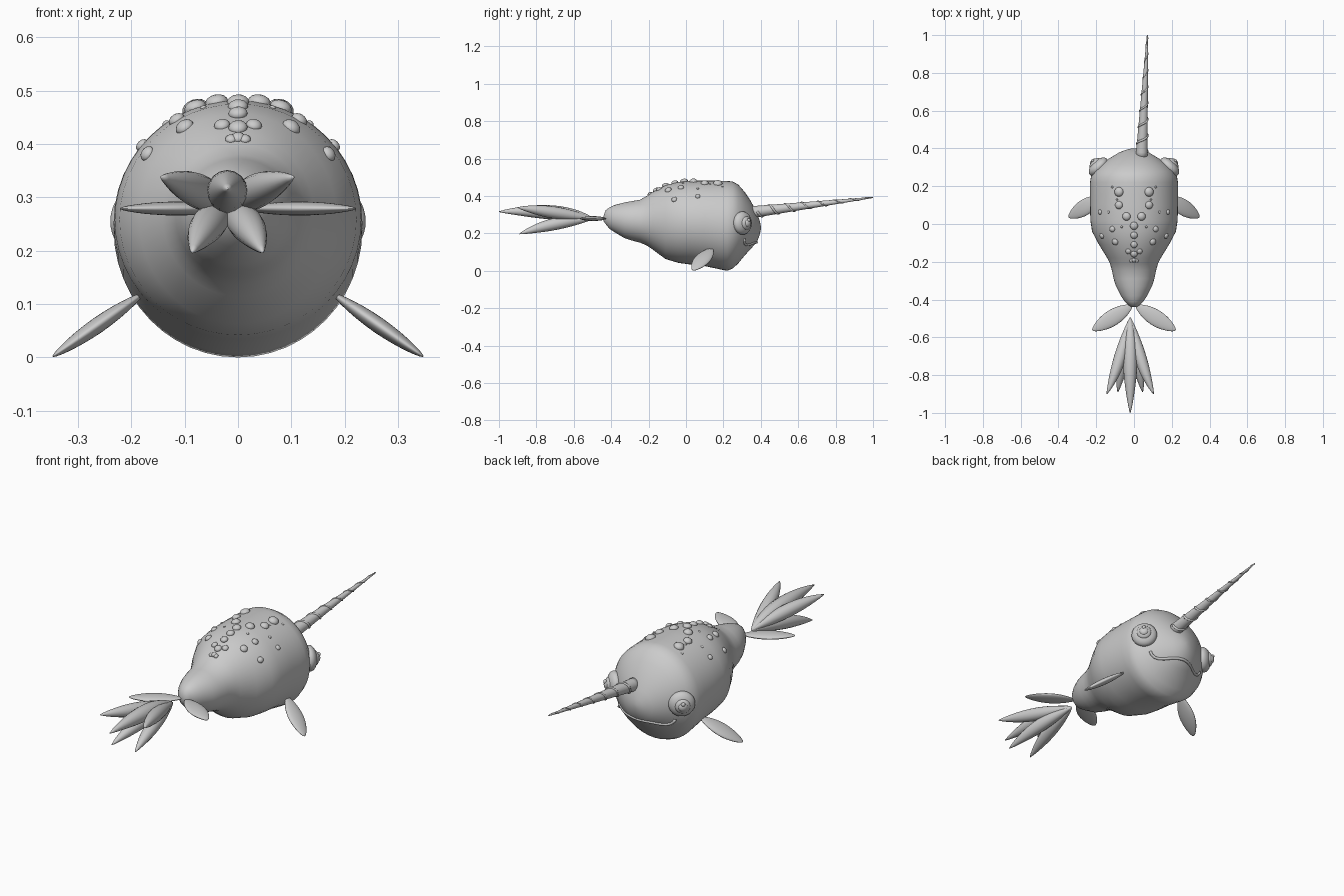
import bpy, bmesh, math
from mathutils import Vector, Matrix
from mathutils.bvhtree import BVHTree

if "Cube" in bpy.data.objects:
    bpy.data.objects.remove(bpy.data.objects["Cube"])

grey = bpy.data.materials.new("plain grey")
grey.diffuse_color = (0.6, 0.6, 0.6, 1)
grey.use_nodes = True
grey.node_tree.nodes["Principled BSDF"].inputs["Base Color"].default_value = grey.diffuse_color


def finish(name, bm):
    bmesh.ops.recalc_face_normals(bm, faces=bm.faces)
    me = bpy.data.meshes.new(name)
    bm.to_mesh(me)
    bm.free()
    me.materials.append(grey)
    me.polygons.foreach_set("use_smooth", [True] * len(me.polygons))
    ob = bpy.data.objects.new(name, me)
    bpy.context.collection.objects.link(ob)
    return ob


def skin(bm, rings):
    """Bridge rings of points and cap both ends."""
    vs = [[bm.verts.new(p) for p in r] for r in rings]
    n = len(vs[0])
    for a, b in zip(vs, vs[1:]):
        for i in range(n):
            bm.faces.new((a[i], a[(i + 1) % n], b[(i + 1) % n], b[i]))
    bm.faces.new(vs[0])
    bm.faces.new(vs[-1])


def tube(name, pts, radii, n=12):
    """Round tube along points with a radius at each point."""
    pts = [Vector(p) for p in pts]
    rings = []
    for i, (p, r) in enumerate(zip(pts, radii)):
        t = (pts[min(i + 1, len(pts) - 1)] - pts[max(i - 1, 0)]).normalized()
        ref = Vector((0, 0, 1)) if abs(t.z) < 0.9 else Vector((1, 0, 0))
        u = t.cross(ref).normalized()
        v = t.cross(u)
        rings.append([p + r * (math.cos(2 * math.pi * k / n) * u + math.sin(2 * math.pi * k / n) * v)
                      for k in range(n)])
    bm = bmesh.new()
    skin(bm, rings)
    return finish(name, bm)


def ellipsoid(name, c, x, y, sizes, seg=24, leaf=0.0):
    """Ellipsoid with its axes along x, y and their normal; leaf > 0 points the ends along x."""
    x = Vector(x).normalized()
    y = Vector(y)
    y = (y - x * y.dot(x)).normalized()
    z = x.cross(y)
    bm = bmesh.new()
    bmesh.ops.create_uvsphere(bm, u_segments=seg, v_segments=seg // 2, radius=1,
                              matrix=Matrix.Rotation(math.pi / 2, 4, 'Y'))
    for v in bm.verts:
        p = v.co.copy()
        k = 1 - leaf * abs(p.x) ** 2
        v.co = Vector(c) + x * p.x * sizes[0] + y * p.y * k * sizes[1] + z * p.z * k * sizes[2]
    return finish(name, bm)


# body: rings of y, top z, bottom z, half width
profile = [(-.44, .295, .265, .012), (-.43, .323, .25, .03), (-.41, .338, .225, .05),
           (-.38, .352, .205, .07), (-.33, .365, .175, .095), (-.29, .372, .162, .108),
           (-.245, .38, .15, .117), (-.21, .40, .135, .127), (-.18, .42, .115, .142),
           (-.11, .457, .063, .185), (-.04, .475, .042, .222), (.02, .481, .034, .231),
           (.10, .482, .025, .233), (.18, .481, .008, .233), (.22, .48, 0, .233),
           (.25, .477, .012, .228), (.28, .46, .04, .21), (.315, .42, .083, .175),
           (.345, .375, .115, .135), (.38, .31, .155, .077), (.395, .265, .195, .035),
           (.40, .24, .22, .01)]
N = 48
bm = bmesh.new()
skin(bm, [[(w * math.cos(2 * math.pi * k / N), y, (t + b) / 2 + (t - b) / 2 * math.sin(2 * math.pi * k / N))
           for k in range(N)] for y, t, b, w in profile])
bmesh.ops.recalc_face_normals(bm, faces=bm.faces)
bvh = BVHTree.FromBMesh(bm)
finish("body", bm)

# bumps on the back, dropped onto the body: x, y, radius (mirrored when x > 0)
bumps = [(.08, .17, .025), (.115, .195, .006), (.09, .13, .005), (.08, .10, .021), (.18, .063, .013),
         (.135, .063, .007), (.04, .04, .022), (.065, -.015, .006), (.115, -.027, .016),
         (.17, -.063, .015), (.10, -.095, .018), (.03, -.145, .015), (.013, -.195, .011),
         (0, -.01, .021), (0, -.06, .019), (0, -.11, .018), (0, -.16, .018), (0, -.192, .013)]
for x, y, r in bumps:
    for s in ((1, -1) if x else (1,)):
        hit, nor = bvh.ray_cast(Vector((s * x, y, 1)), Vector((0, 0, -1)))[:2]
        ellipsoid("back_bump", hit, nor, (0, 1, 0), (r * .7, r, r), 16)

# horn with a spiral ridge
a, b = Vector((.04, .35, .313)), Vector((.071, 1.0, .392))
ax = (b - a).normalized()
u = ax.cross(Vector((0, 0, 1))).normalized()
v = ax.cross(u)
rad = lambda t: .029 * (1 - t) + .003
tube("horn", [a.lerp(b, i / 20) for i in range(21)], [rad(i / 20) for i in range(21)], 20)
pts, rs = [], []
for i in range(181):
    t = .05 + .93 * i / 180
    ang = 2 * math.pi * 7 * i / 180
    pts.append(a.lerp(b, t) + rad(t) * .95 * (math.cos(ang) * u + math.sin(ang) * v))
    rs.append(.002 + .005 * (1 - t))
tube("horn_spiral", pts, rs, 8)

# smile laid on the face: x, z
half = [(0, .152), (.03, .151), (.06, .147), (.09, .14), (.115, .138), (.135, .144), (.15, .157), (.157, .17)]
line = [(-x, z) for x, z in half[:0:-1]] + half
pts = [bvh.ray_cast(Vector((x, 1, z)), Vector((0, -1, 0)))[0] for x, z in line]
tube("smile", pts, [.007] * len(pts), 8)

for s in (1, -1):
    # eye: white, iris, pupil and highlight stacked outwards
    n = Vector((s * .68, .73, 0)).normalized()
    c = Vector((s * .188, .302, .255))
    up = (0, 0, 1)
    ellipsoid("eye_white", c, n, up, (.036, .062, .062), 32)
    ellipsoid("eye_iris", c + n * .026, n, up, (.02, .036, .036))
    ellipsoid("eye_pupil", c + n * .038, n, up, (.014, .022, .022))
    ellipsoid("eye_highlight", c + n * .046 + Vector((0, 0, .016)), n, up, (.008, .01, .01), 16)
    # side fin
    ellipsoid("side_fin", (s * .262, .088, .061), (s * .165, -.1, -.115), (0, 1, 0), (.115, .044, .015), 32, .3)
    # tail fluke
    ellipsoid("tail_fluke", (s * .115, -.497, .279), (s * .2, -.125, 0), (0, 1, 0), (.124, .043, .013), 32, .3)

# tail tuft: curved pointed petals from one root, each given by middle and tip
root = Vector((-.02, -.495, .278))
petals = [((0, -.72, .312), (0, -1.0, .316), .036)]
for s in (1, -1):
    petals += [((s * .055, -.71, .312), (s * .124, -.9, .338), .03),
               ((s * .035, -.70, .250), (s * .066, -.89, .197), .03)]
for m, e, r in petals:
    m, e = Vector(m) + Vector((-.02, 0, 0)), Vector(e) + Vector((-.02, 0, 0))
    q = 2 * m - (root + e) / 2
    ts = [i / 20 for i in range(21)]
    tube("tail_tuft_petal", [root * (1 - t) ** 2 + q * 2 * t * (1 - t) + e * t * t for t in ts],
         [.002 + r * math.sin(math.pi * t ** .95) ** .85 if 0 < t < 1 else .002 for t in ts], 16)
